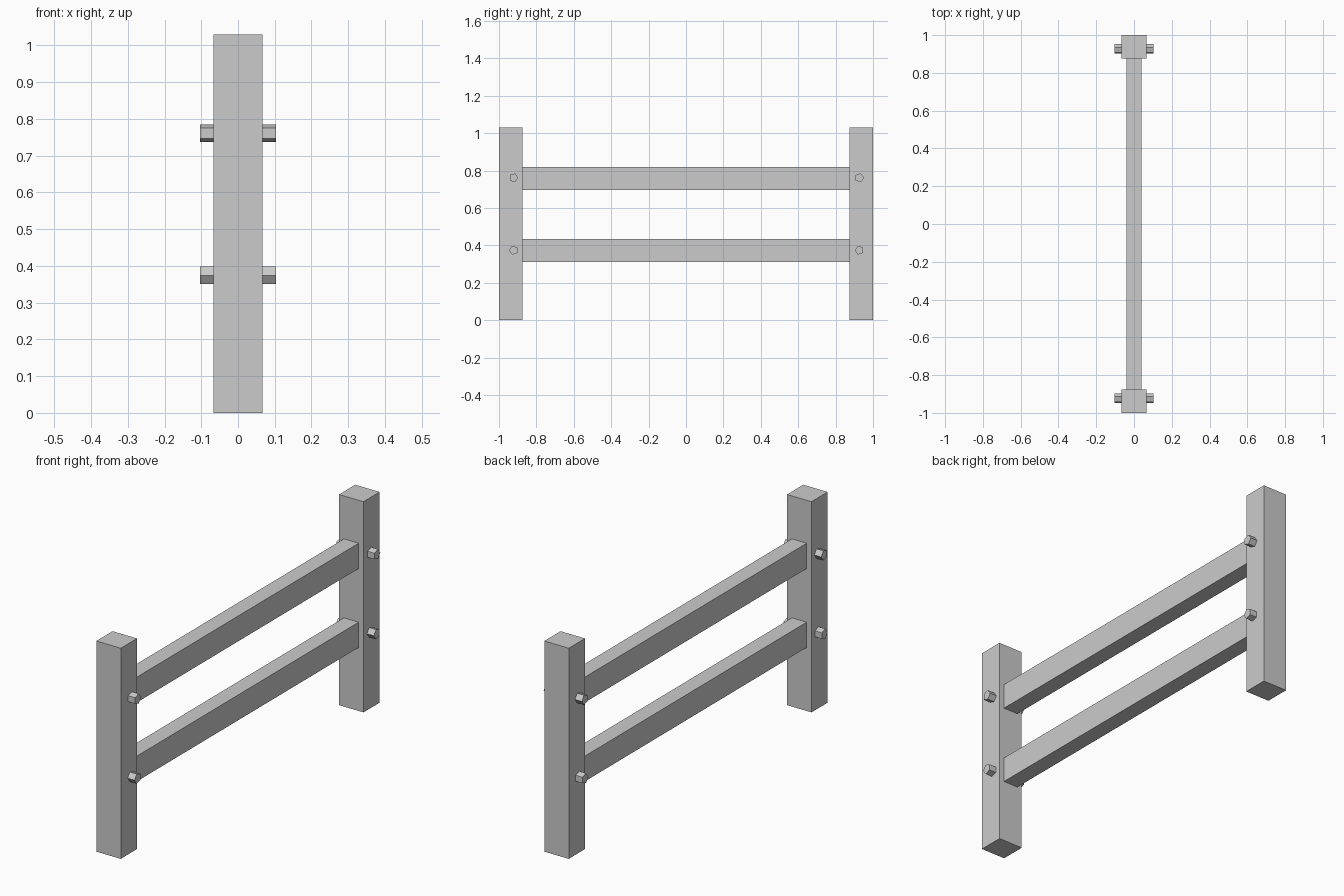
import bpy
import math

if "Cube" in bpy.data.objects:
    bpy.data.objects.remove(bpy.data.objects["Cube"], do_unlink=True)

# Single plain grey
grey = bpy.data.materials.new("grey")
grey.use_nodes = True
GREY = (0.6, 0.6, 0.6, 1)
grey.diffuse_color = GREY
grey.node_tree.nodes["Principled BSDF"].inputs["Base Color"].default_value = GREY


def finish(name):
    obj = bpy.context.object
    obj.name = name
    obj.data.materials.append(grey)
    bpy.ops.object.transform_apply(location=False, rotation=True, scale=True)


def box(name, center, size):
    bpy.ops.mesh.primitive_cube_add(size=1, location=center)
    bpy.context.object.scale = size
    finish(name)


def bolt(name, y, z, point):
    """Five-sided rod along x; point is the y direction of one corner."""
    bpy.ops.mesh.primitive_cylinder_add(vertices=5, radius=0.025, depth=0.206, location=(0, y, z))
    # The primitive's first corner lies on local +y; turn the axis onto x
    bpy.context.object.rotation_euler = (0, math.pi / 2, 0)
    if point < 0:
        bpy.context.object.rotation_euler = (math.pi, math.pi / 2, 0)
    finish(name)


HEIGHT = 1.03
POST_DEPTH = 0.125

# Posts
for side, name in ((-1, "front"), (1, "back")):
    box(name + "_post", (0, side * (1 - POST_DEPTH / 2), HEIGHT / 2),
        (0.132, POST_DEPTH, HEIGHT))

# Rails, set into the posts, with a bolt through each joint
for level, z, bolt_z, point in (("upper", 0.758, 0.761, 1), ("lower", 0.372, 0.374, -1)):
    box(level + "_rail", (0, 0, z), (0.08, 1.8, 0.124))
    for name, y in (("front", -0.922), ("back", 0.927)):
        bolt(f"{name}_{level}_bolt", y, bolt_z, point)
